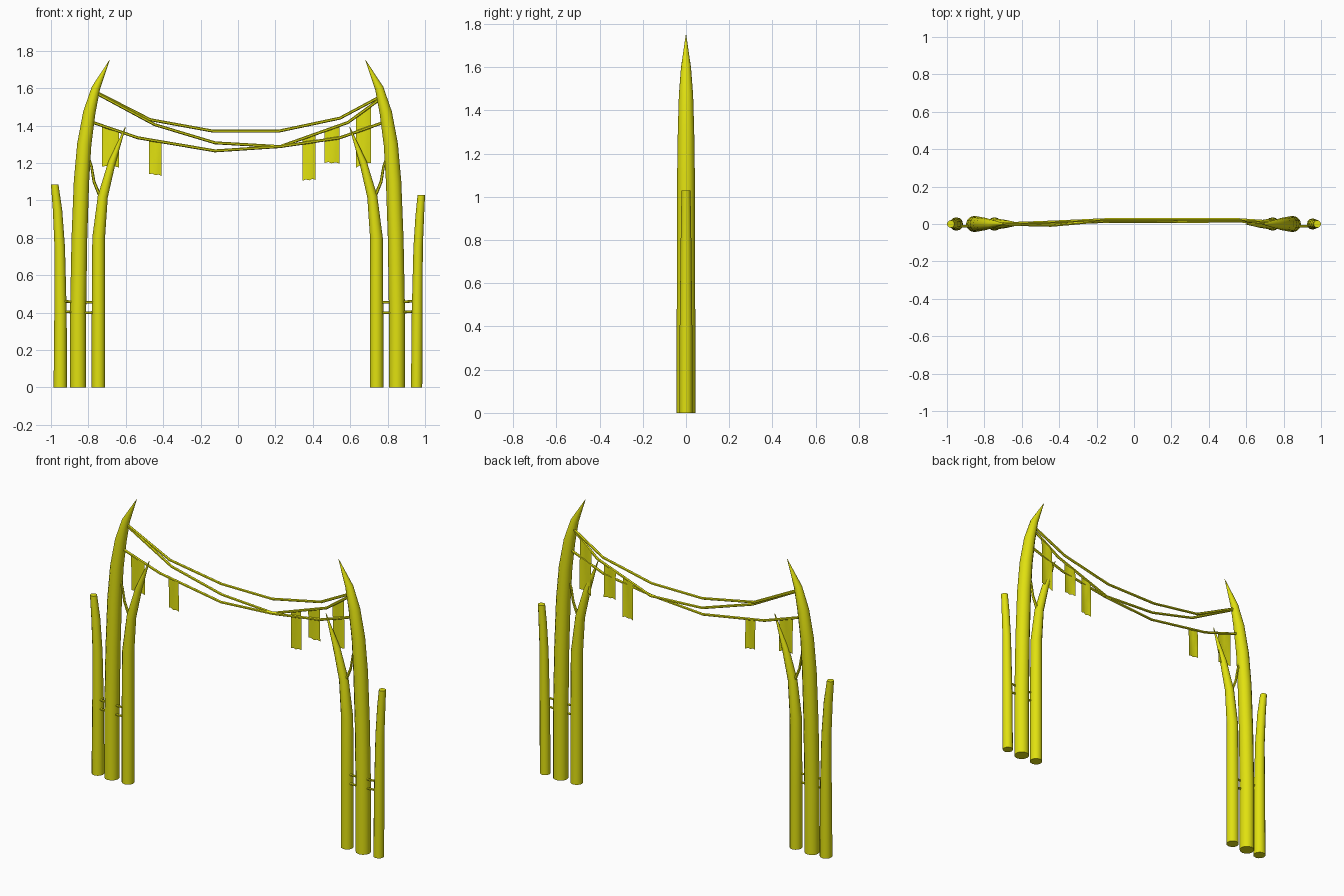
import bpy, bmesh, math
from mathutils import Vector

if "Cube" in bpy.data.objects:
    bpy.data.objects.remove(bpy.data.objects["Cube"])

mat = bpy.data.materials.new("yellow")
mat.diffuse_color = (0.75, 0.75, 0.005, 1)
mat.use_nodes = True
mat.node_tree.nodes["Principled BSDF"].inputs["Base Color"].default_value = mat.diffuse_color


def finish(bm, name, smooth=True):
    bmesh.ops.recalc_face_normals(bm, faces=bm.faces)
    me = bpy.data.meshes.new(name)
    bm.to_mesh(me)
    bm.free()
    me.materials.append(mat)
    ob = bpy.data.objects.new(name, me)
    bpy.context.collection.objects.link(ob)
    if smooth:
        bpy.ops.object.select_all(action='DESELECT')
        ob.select_set(True)
        bpy.context.view_layer.objects.active = ob
        bpy.ops.object.shade_smooth_by_angle(angle=math.radians(40))
    return ob


def tube(name, pts, sides=12, level=False):
    """Capped tube through (x, y, z, radius); level keeps every ring horizontal."""
    bm = bmesh.new()
    P = [Vector(p[:3]) for p in pts]
    rings = []
    for i, p in enumerate(P):
        t = (P[min(i + 1, len(P) - 1)] - P[max(i - 1, 0)]).normalized()
        if level:
            t = Vector((0, 0, 1))
        u = t.cross(Vector((0, 1, 0))).normalized()
        v = t.cross(u)
        r = pts[i][3]
        rings.append([bm.verts.new(p + r * (math.cos(a) * u + math.sin(a) * v))
                      for a in (2 * math.pi * k / sides for k in range(sides))])
    for a, b in zip(rings, rings[1:]):
        for k in range(sides):
            j = (k + 1) % sides
            bm.faces.new((a[k], a[j], b[j], b[k]))
    bm.faces.new(rings[0])
    bm.faces.new(rings[-1])
    return finish(bm, name)


def pole(name, profile, level=False):
    return tube(name, [(x, 0, z, r) for x, z, r in profile], level=level)


# Tall main poles with pointed, inward-bent tips
for side, s, dx in (("left", -1, 0.005), ("right", 1, 0)):
    main = [(0.85, 0, 0.043), (0.85, 0.4, 0.043), (0.843, 0.8, 0.042),
            (0.832, 1.1, 0.041), (0.817, 1.3, 0.038), (0.79, 1.47, 0.033),
            (0.755, 1.6, 0.023), (0.682, 1.75, 0.001)]
    pole(side + "_main_pole", [(s * (x + dx), z, r) for x, z, r in main])
    # Inner poles leaning to the middle
    inner = [(0.741, 0, 0.036), (0.741, 0.4, 0.036), (0.74, 0.8, 0.034),
             (0.718, 1.02, 0.027), (0.67, 1.2, 0.02), (0.597, 1.393, 0.002)]
    pole(side + "_inner_pole", [(s * (x + dx), z, r) for x, z, r in inner])
    # Thin branch between inner and main pole
    tube(side + "_branch", [(s * (0.728 + dx), 0, 1.01, 0.009), (s * (0.765 + dx), 0, 1.10, 0.008),
                            (s * (0.778 + dx), 0, 1.18, 0.007), (s * (0.80 + dx), 0, 1.25, 0.006)], 6)
    # Lashing rods
    for i, z in enumerate((0.40, 0.455)):
        tube(f"{side}_lashing_{i}", [(s * 0.93, -0.012, z + 0.006, 0.007),
                                     (s * 0.85, -0.012, z, 0.007),
                                     (s * 0.74, -0.012, z, 0.007)], 6)

# Short blunt outer poles
pole("left_outer_pole", [(-0.95, 0, 0.036), (-0.949, 0.4, 0.033), (-0.953, 0.75, 0.028),
                         (-0.965, 0.95, 0.025), (-0.98, 1.085, 0.02)], True)
pole("right_outer_pole", [(0.955, 0, 0.03), (0.958, 0.4, 0.029), (0.963, 0.75, 0.025),
                          (0.972, 0.92, 0.023), (0.98, 1.028, 0.02)], True)

# Sagging ropes
ropes = [
    [(-0.77, 0, 1.585), (-0.47, 0.01, 1.432), (-0.13, 0.025, 1.37),
     (0.215, 0.025, 1.37), (0.545, 0.025, 1.44), (0.77, 0.01, 1.56)],
    [(-0.77, 0, 1.58), (-0.445, -0.008, 1.405), (-0.123, 0.02, 1.308),
     (0.225, 0.02, 1.288), (0.588, 0.018, 1.417), (0.77, 0, 1.55)],
    [(-0.80, 0, 1.425), (-0.535, 0.006, 1.335), (-0.123, 0.012, 1.265),
     (0.225, 0.012, 1.288), (0.545, 0.015, 1.335), (0.80, 0.005, 1.425)],
]
for n, pts in enumerate(ropes):
    tube(f"rope_{n}", [(*p, 0.008) for p in pts], 6)


# Cloth strips: top edge follows the rope, sides and hem are slightly ragged
def flag(name, x0, x1, y, top0, top1, bot0, bot1):
    bm = bmesh.new()
    n, rows = 4, 3
    grid = []
    for i in range(rows + 1):
        f, row = i / rows, []
        for k in range(n + 1):
            g = k / n
            top, bot = top0 + (top1 - top0) * g, bot0 + (bot1 - bot0) * g
            rag = (0.006 if k % 2 else 0) * f
            wave = 0.003 * math.sin(g * 6 + f * 2)
            row.append(bm.verts.new((x0 + (x1 - x0) * g, y + wave, top + (bot - top) * f + rag)))
        grid.append(row)
    for a, b in zip(grid, grid[1:]):
        for k in range(n):
            bm.faces.new((a[k], b[k], b[k + 1], a[k + 1]))
    return finish(bm, name)


flags = [(-0.727, -0.635, 0.002, 1.40, 1.37, 1.18, 1.175),
         (-0.476, -0.408, 0.007, 1.323, 1.312, 1.14, 1.13),
         (0.345, 0.415, 0.02, 1.33, 1.355, 1.105, 1.11),
         (0.462, 0.542, 0.02, 1.37, 1.40, 1.20, 1.197),
         (0.632, 0.71, 0.014, 1.45, 1.51, 1.175, 1.20)]
for i, f in enumerate(flags):
    flag(f"flag_{i}", *f)
